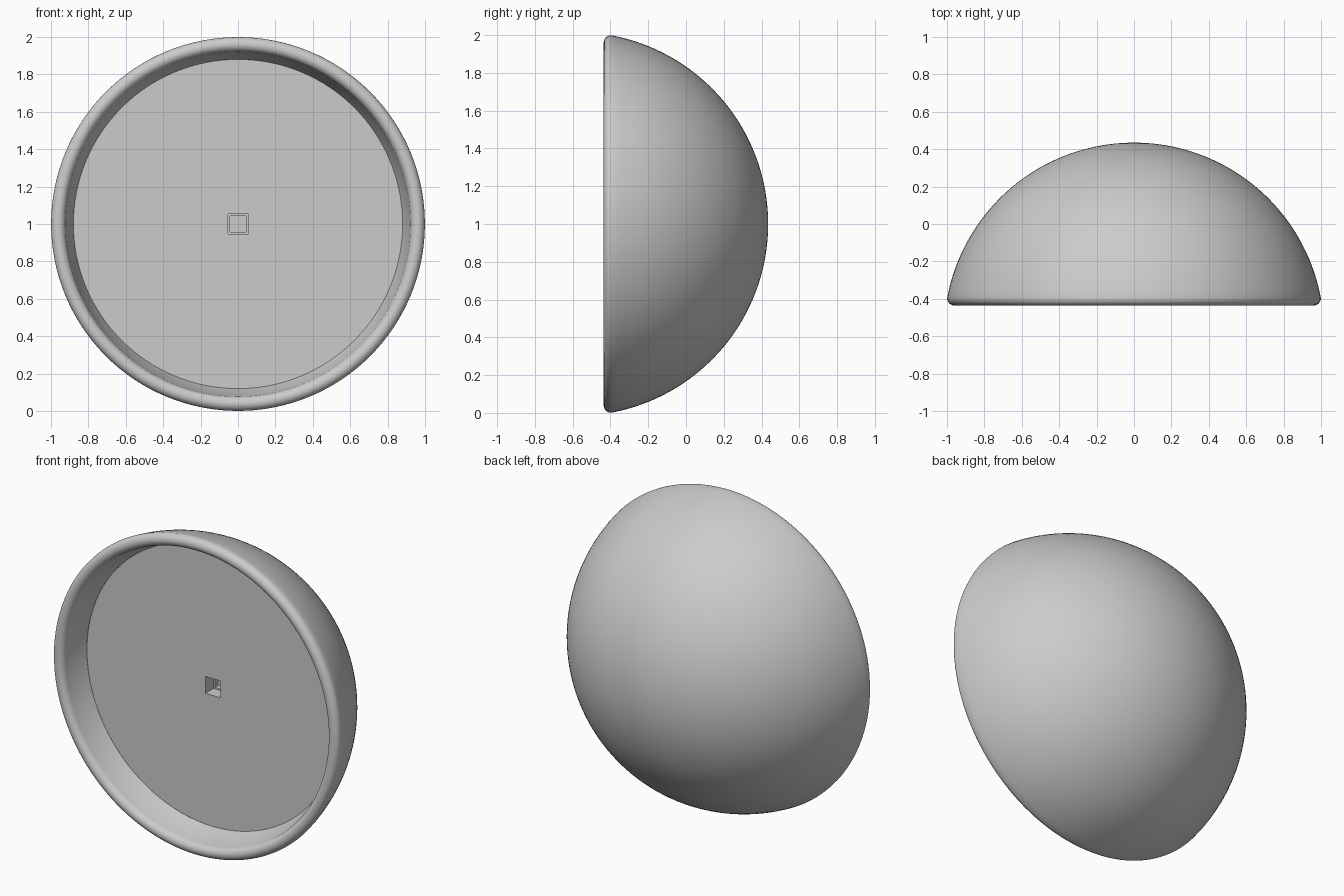
import bpy, bmesh, math

if "Cube" in bpy.data.objects:
    bpy.data.objects.remove(bpy.data.objects["Cube"])

SEG = 128
R_OUT, R_IN, CY = 1.016, 0.94, -0.581   # concentric spheres of the shell
RIM_Y, FLOOR_Y, FLOOR_R = -0.397, -0.25, 0.88

grey = bpy.data.materials.new("grey")
grey.diffuse_color = (0.6, 0.6, 0.6, 1)
grey.use_nodes = True
grey.node_tree.nodes["Principled BSDF"].inputs["Base Color"].default_value = grey.diffuse_color


def finish(bm, name):
    me = bpy.data.meshes.new(name)
    bm.to_mesh(me)
    bm.free()
    ob = bpy.data.objects.new(name, me)
    bpy.context.collection.objects.link(ob)
    me.materials.append(grey)
    bpy.ops.object.select_all(action='DESELECT')
    ob.select_set(True)
    bpy.context.view_layer.objects.active = ob
    bpy.ops.object.shade_smooth_by_angle(angle=math.radians(35))
    return ob


# Dome shell: outer arc, rounded rim, inner arc down to the floor
def arc(radius, a0, a1, n):
    return [(radius * math.sin(a0 + (a1 - a0) * i / n),
             CY + radius * math.cos(a0 + (a1 - a0) * i / n)) for i in range(n + 1)]


a_out = math.acos((RIM_Y - CY) / R_OUT)
a_in = math.acos((RIM_Y - CY) / R_IN)
profile = arc(R_OUT, 0, a_out, 40)
ro, ri = R_OUT * math.sin(a_out), R_IN * math.sin(a_in)
mid, half = (ro + ri) / 2, (ro - ri) / 2
profile += [(mid + half * math.cos(math.pi * i / 12),
             RIM_Y - half * math.sin(math.pi * i / 12)) for i in range(1, 12)]
profile += arc(R_IN, a_in, math.asin(FLOOR_R / R_IN), 8)

bm = bmesh.new()
verts = [bm.verts.new((r, y, 1)) for r, y in profile]
edges = [bm.edges.new(p) for p in zip(verts, verts[1:])]
bmesh.ops.spin(bm, geom=verts + edges, cent=(0, 0, 1), axis=(0, 1, 0),
               angle=math.tau, steps=SEG, use_merge=True)
bmesh.ops.remove_doubles(bm, verts=bm.verts, dist=1e-5)
bmesh.ops.recalc_face_normals(bm, faces=bm.faces)
finish(bm, "dome_shell")


# Recessed floor with a stepped square socket in the middle
def loop(bm, pts):
    vs = [bm.verts.new(p) for p in pts]
    return vs, [bm.edges.new((vs[i - 1], vs[i])) for i in range(len(vs))]


def square(h, y):
    return [(x * h, y, 1 + z * h) for x, z in ((-1, -1), (1, -1), (1, 1), (-1, 1))]


bm = bmesh.new()
_, rim = loop(bm, [(FLOOR_R * math.cos(math.tau * i / SEG), FLOOR_Y,
                    1 + FLOOR_R * math.sin(math.tau * i / SEG)) for i in range(SEG)])
prev, hole = loop(bm, square(0.053, FLOOR_Y))
bmesh.ops.triangle_fill(bm, edges=rim + hole, use_beauty=True, normal=(0, -1, 0))
for h, depth in ((0.053, 0.08), (0.043, 0.08), (0.043, 0.11)):
    cur, _ = loop(bm, square(h, FLOOR_Y + depth))
    for i in range(4):
        bm.faces.new((prev[i - 1], prev[i], cur[i], cur[i - 1]))
    prev = cur
bm.faces.new(prev)
bmesh.ops.recalc_face_normals(bm, faces=bm.faces)
# make the floor face the front
if sum(f.normal.y * f.calc_area() for f in bm.faces) > 0:
    bmesh.ops.reverse_faces(bm, faces=bm.faces)
finish(bm, "floor_plate")
